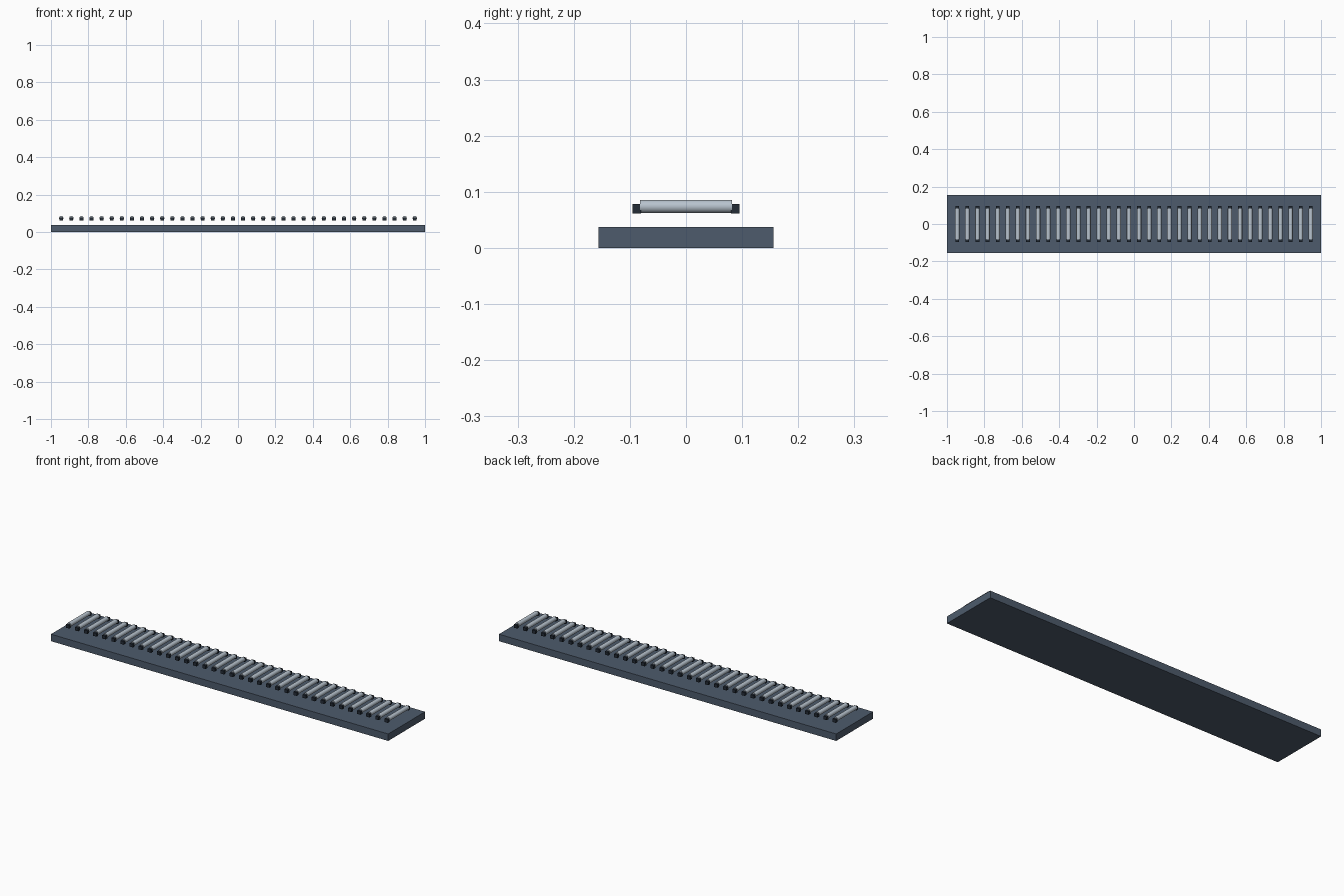
import bpy, math

if "Cube" in bpy.data.objects:
    bpy.data.objects.remove(bpy.data.objects["Cube"], do_unlink=True)


def material(name, colour):
    m = bpy.data.materials.new(name)
    m.use_nodes = True
    m.diffuse_color = (*colour, 1)
    m.node_tree.nodes["Principled BSDF"].inputs["Base Color"].default_value = (*colour, 1)
    return m


slate = material("slate blue", (0.075, 0.105, 0.15))
steel = material("light steel", (0.48, 0.55, 0.62))
dark = material("dark rubber", (0.017, 0.025, 0.037))


def box(name, centre, size, mat):
    bpy.ops.mesh.primitive_cube_add(size=1, location=centre)
    ob = bpy.context.object
    ob.name = name
    ob.scale = size
    bpy.ops.object.transform_apply(location=False, rotation=False, scale=True)
    ob.data.materials.append(mat)
    return ob


def repeat(ob):
    # Row of evenly spaced copies along x
    row = ob.modifiers.new("row", "ARRAY")
    row.count = COUNT
    row.use_relative_offset = False
    row.use_constant_offset = True
    row.constant_offset_displace = (2 * END / (COUNT - 1), 0, 0)


COUNT, END = 36, 0.945

# Long flat bed
box("bed", (0, 0, 0.0187), (2, 0.312, 0.0374), slate)

# Rollers lying across the bed
bpy.ops.mesh.primitive_cylinder_add(vertices=12, radius=0.0118, depth=0.164,
                                    location=(-END, 0, 0.0737),
                                    rotation=(math.pi / 2, 0, 0))
roller = bpy.context.object
roller.name = "rollers"
bpy.ops.object.transform_apply(location=False, rotation=True, scale=False)
bpy.ops.object.shade_smooth_by_angle(angle=math.radians(40))
roller.data.materials.append(steel)
repeat(roller)

# Bearing blocks at both roller ends
for side, y in (("front", -0.0875), ("back", 0.0875)):
    repeat(box(side + "_bearings", (-END, y, 0.0698), (0.02, 0.015, 0.0175), dark))
